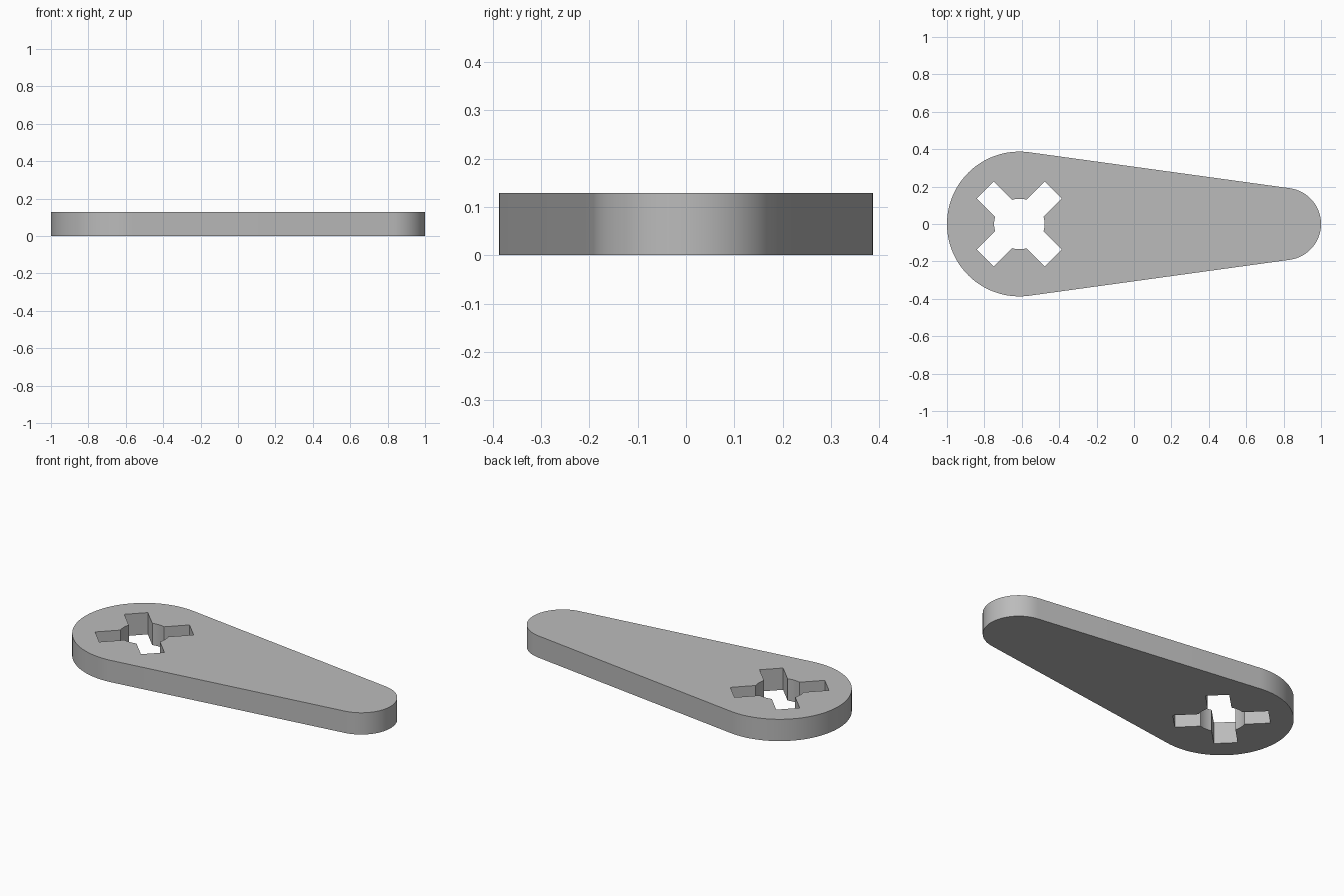
import bpy, bmesh
from math import pi, asin, sin, cos, sqrt
from mathutils import Vector, Matrix

cube = bpy.data.objects.get("Cube")
if cube:
    bpy.data.objects.remove(cube, do_unlink=True)

THICK = 0.129
BIG_R, SMALL_R = 0.387, 0.193
BIG_X, SMALL_X = -1 + BIG_R, 1 - SMALL_R
HUB_R, SLOT_HALF, SLOT_REACH = 0.135, 0.064, 0.257


def arc(x, radius, start, end, steps):
    angles = [start + (end - start) * i / steps for i in range(steps + 1)]
    return [Vector((x + radius * cos(a), radius * sin(a), 0)) for a in angles]


# Outer outline: two round ends joined by their common tangents
tangent = pi / 2 - asin((BIG_R - SMALL_R) / (SMALL_X - BIG_X))
outline = arc(SMALL_X, SMALL_R, -tangent, tangent, 40)
outline += arc(BIG_X, BIG_R, tangent, 2 * pi - tangent, 64)

# Cross-shaped hole: four diagonal slots around a round hub
half_angle = asin(SLOT_HALF / HUB_R)
quarter = [Vector((SLOT_REACH, -SLOT_HALF, 0)), Vector((SLOT_REACH, SLOT_HALF, 0))]
quarter += arc(0, HUB_R, half_angle, pi / 2 - half_angle, 8)
hole = []
for i in range(4):
    turn = Matrix.Rotation(pi / 4 + i * pi / 2, 3, 'Z')
    hole += [turn @ p + Vector((BIG_X, 0, 0)) for p in quarter]

# Fill between the two loops and extrude into a plate
bm = bmesh.new()
edges = []
for loop in (outline, hole):
    verts = [bm.verts.new(p) for p in loop]
    edges += [bm.edges.new((a, b)) for a, b in zip(verts, verts[1:] + verts[:1])]
bmesh.ops.triangle_fill(bm, edges=edges, use_beauty=True, normal=(0, 0, 1))
result = bmesh.ops.extrude_face_region(bm, geom=bm.faces[:], use_keep_orig=True)
top = [g for g in result["geom"] if isinstance(g, bmesh.types.BMVert)]
bmesh.ops.translate(bm, verts=top, vec=(0, 0, THICK))
bmesh.ops.recalc_face_normals(bm, faces=bm.faces[:])

mesh = bpy.data.meshes.new("lever_plate")
bm.to_mesh(mesh)
bm.free()
plate = bpy.data.objects.new("lever_plate", mesh)
bpy.context.collection.objects.link(plate)

# Plain grey finish
grey = bpy.data.materials.new("plain_grey")
grey.use_nodes = True
colour = (0.5, 0.5, 0.5, 1)
grey.diffuse_color = colour
grey.node_tree.nodes["Principled BSDF"].inputs["Base Color"].default_value = colour
mesh.materials.append(grey)

# Smooth round walls, crisp rims and slot corners
bpy.ops.object.select_all(action='DESELECT')
plate.select_set(True)
bpy.context.view_layer.objects.active = plate
bpy.ops.object.shade_smooth_by_angle(angle=pi / 6)
